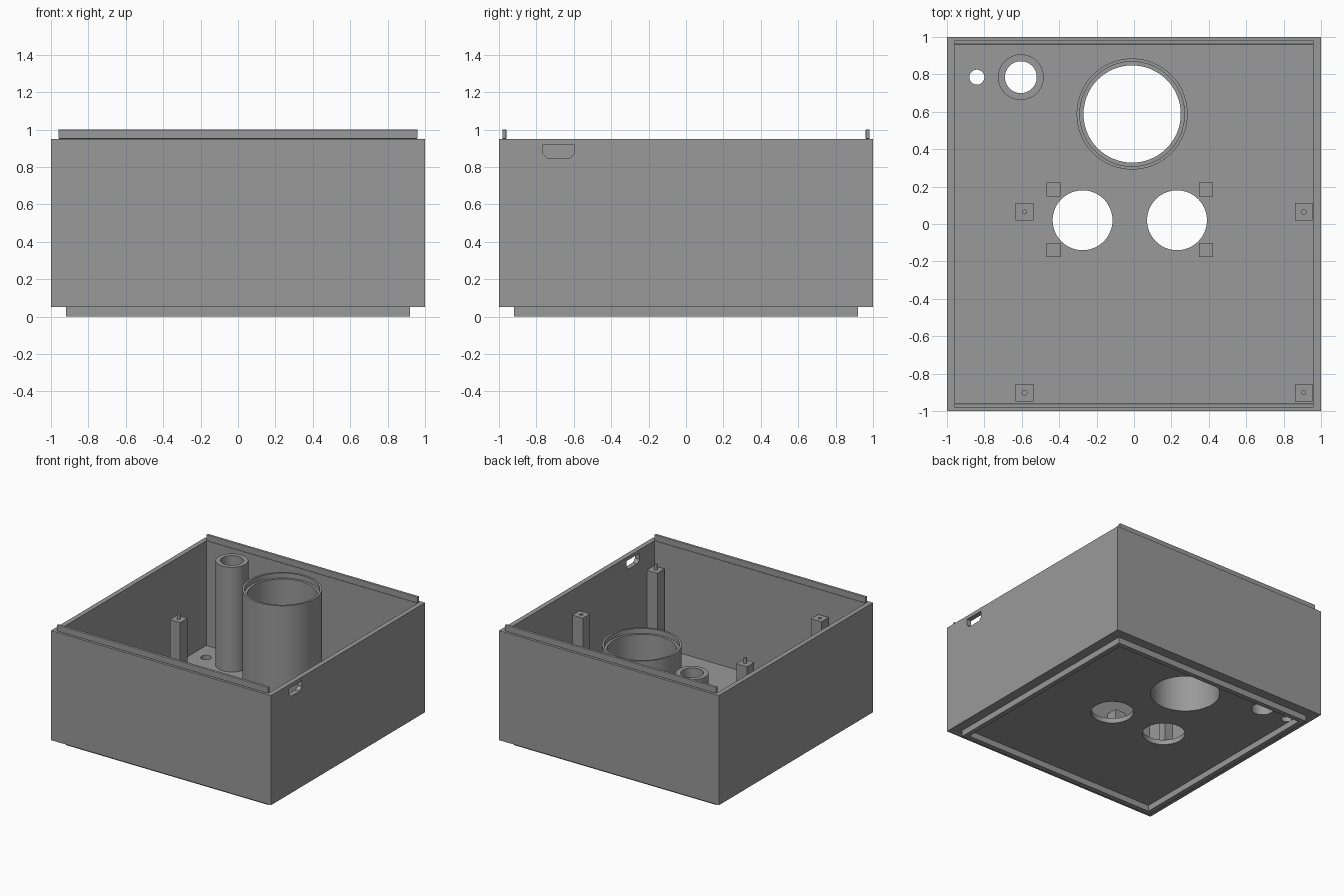
import bpy, bmesh, math

if "Cube" in bpy.data.objects:
    bpy.data.objects.remove(bpy.data.objects["Cube"])

grey = bpy.data.materials.new("mid grey")
grey.diffuse_color = (0.32, 0.32, 0.32, 1)
grey.use_nodes = True
grey.node_tree.nodes["Principled BSDF"].inputs["Base Color"].default_value = grey.diffuse_color

BASE, FLOOR, RIM = 0.05, 0.09, 0.95   # underside, inner floor, wall top
WALL = 0.96                           # inner wall position


def finish(name, bm, smooth=False):
    bmesh.ops.recalc_face_normals(bm, faces=bm.faces[:])
    me = bpy.data.meshes.new(name)
    bm.to_mesh(me)
    bm.free()
    me.materials.append(grey)
    ob = bpy.data.objects.new(name, me)
    bpy.context.collection.objects.link(ob)
    if smooth:
        smooth_sharp(ob)
    return ob


def smooth_sharp(ob):
    bpy.ops.object.select_all(action='DESELECT')
    ob.select_set(True)
    bpy.context.view_layer.objects.active = ob
    bpy.ops.object.shade_smooth_by_angle(angle=math.radians(30))


def box(name, x0, x1, y0, y1, z0, z1):
    bm = bmesh.new()
    bmesh.ops.create_cube(bm, size=1)
    for v in bm.verts:
        v.co = (x1 if v.co.x > 0 else x0, y1 if v.co.y > 0 else y0, z1 if v.co.z > 0 else z0)
    return finish(name, bm)


def pillar(name, x, y, size, z0, z1):
    h = size / 2
    return box(name, x - h, x + h, y - h, y + h, z0, z1)


def lathe(name, x, y, profile, closed=True, n=64):
    """Revolve (radius, z) points around a vertical axis."""
    bm = bmesh.new()
    rings = []
    for r, z in profile:
        rings.append([bm.verts.new((x + r * math.cos(2 * math.pi * i / n),
                                    y + r * math.sin(2 * math.pi * i / n), z)) for i in range(n)])
    pairs = list(zip(rings, rings[1:] + rings[:1])) if closed else list(zip(rings, rings[1:]))
    for a, b in pairs:
        for i in range(n):
            j = (i + 1) % n
            bm.faces.new((a[i], a[j], b[j], b[i]))
    if not closed:
        bm.faces.new(rings[0])
        bm.faces.new(rings[-1])
    return finish(name, bm, True)


def rod(name, x, y, r, z0, z1, n=64):
    return lathe(name, x, y, [(r, z0), (r, z1)], False, n)


def cut(target, cutters):
    for c in cutters:
        mod = target.modifiers.new("cut", 'BOOLEAN')
        mod.operation = 'DIFFERENCE'
        mod.solver = 'EXACT'
        mod.object = c
    bpy.ops.object.select_all(action='DESELECT')
    target.select_set(True)
    bpy.context.view_layer.objects.active = target
    for mod in list(target.modifiers):
        bpy.ops.object.modifier_apply(modifier=mod.name)
    for c in cutters:
        bpy.data.objects.remove(c)


# Open case: cavity, round floor openings and a side port
case = box("case", -1, 1, -1, 1, BASE, RIM)
cutters = [box("cavity_cutter", -WALL, WALL, -WALL, WALL, FLOOR, 1.2)]
for x, y, r in [(-0.84, 0.785, 0.04), (-0.605, 0.785, 0.085), (-0.01, 0.588, 0.26),
                (-0.275, 0.02, 0.16), (0.23, 0.02, 0.16)]:
    cutters.append(rod("hole_cutter", x, y, r, -0.1, 0.2))

# Port with chamfered lower corners
bm = bmesh.new()
outline = [(-0.765, 0.92), (-0.765, 0.87), (-0.74, 0.845),
           (-0.625, 0.845), (-0.60, 0.87), (-0.60, 0.92)]
face = bm.faces.new([bm.verts.new((0.9, y, z)) for y, z in outline])
ext = bmesh.ops.extrude_face_region(bm, geom=[face])
bmesh.ops.translate(bm, vec=(0.2, 0, 0),
                    verts=[g for g in ext["geom"] if isinstance(g, bmesh.types.BMVert)])
cutters.append(finish("port_cutter", bm))
cut(case, cutters)
smooth_sharp(case)

# Stacking frame under the floor
frame = box("bottom_frame", -0.92, 0.92, -0.92, 0.92, 0, BASE)
cut(frame, [box("frame_cutter", -0.88, 0.88, -0.88, 0.88, -0.1, 0.2)])

# Locating lips on the front and back walls
for name, s in (("front_lip", -1), ("back_lip", 1)):
    y0, y1 = sorted((s * 0.96, s * 0.982))
    lip = box(name, -WALL, WALL, y0, y1, RIM, 1.0)
    bev = lip.modifiers.new("soft_edge", 'BEVEL')
    bev.width = 0.004
    bev.segments = 2

# Upright tubes over the openings
lathe("narrow_tube", -0.605, 0.785,
      [(0.122, FLOOR), (0.122, RIM), (0.085, RIM), (0.085, FLOOR)])
lathe("wide_tube", -0.01, 0.588,
      [(0.297, FLOOR), (0.297, RIM), (0.28, RIM), (0.28, RIM - 0.04),
       (0.26, RIM - 0.04), (0.26, FLOOR)])

# Tall posts: one diagonal pair carries pins, the other has screw holes
for x, y, pinned in [(-0.585, 0.065, True), (0.907, -0.902, True),
                     (0.907, 0.065, False), (-0.585, -0.902, False)]:
    post = pillar("tall_post", x, y, 0.095, FLOOR, 0.75)
    if pinned:
        rod("post_pin", x, y, 0.013, 0.75, 0.795, 24)
    else:
        cut(post, [rod("screw_cutter", x, y, 0.013, 0.65, 0.85, 24)])

# Short pegs around the paired openings
for x in (-0.43, 0.385):
    for y in (-0.14, 0.185):
        pillar("short_peg", x, y, 0.075, FLOOR, 0.27)
